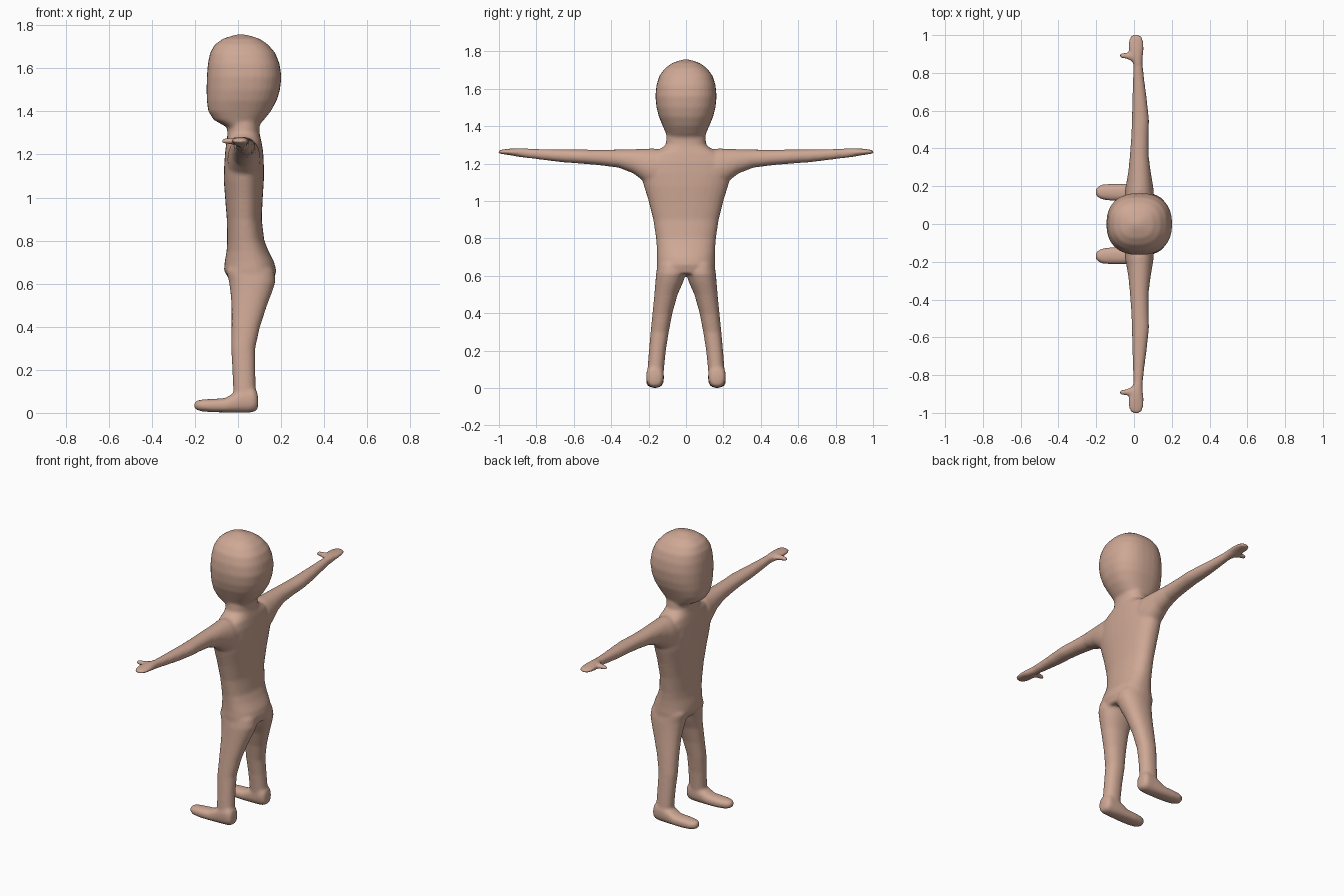
import bpy, bmesh, math

SEG = 32
bm = bmesh.new()


def loft(axis, rows, power=2.2, mirror=False):
    """Skin superellipse rings; row = (t, a0, a1, b0, b1), a and b in x, y, z order without the axis."""
    for side in ((1, -1) if mirror else (1,)):
        rings = []
        for t, a0, a1, b0, b1 in rows:
            ring = []
            for i in range(SEG):
                ang = 2 * math.pi * i / SEG
                c, s = math.cos(ang), math.sin(ang)
                a = (a0 + a1) / 2 + (a1 - a0) / 2 * math.copysign(abs(c) ** (2 / power), c)
                b = (b0 + b1) / 2 + (b1 - b0) / 2 * math.copysign(abs(s) ** (2 / power), s)
                p = [a, b]
                p.insert(axis, t)
                p[1] *= side
                ring.append(bm.verts.new(p))
            rings.append(ring)
        faces = [bm.faces.new(rings[0]), bm.faces.new(rings[-1])]
        for r0, r1 in zip(rings, rings[1:]):
            for i in range(SEG):
                j = (i + 1) % SEG
                faces.append(bm.faces.new((r0[i], r0[j], r1[j], r1[i])))
        bmesh.ops.recalc_face_normals(bm, faces=faces)


def upright(rows):
    """Rows (z, x0, x1, half width) for parts centred on y = 0."""
    return [(z, x0, x1, -w, w) for z, x0, x1, w in rows]


# Torso and neck
loft(2, upright([
    (.61, -.035, .165, .15), (.66, -.065, .178, .157), (.70, -.062, .168, .155),
    (.75, -.053, .142, .156), (.80, -.05, .122, .16), (.90, -.052, .11, .175),
    (1.0, -.06, .115, .20), (1.08, -.066, .12, .225), (1.15, -.064, .12, .245),
    (1.21, -.06, .117, .235), (1.255, -.054, .11, .19), (1.28, -.05, .104, .135),
    (1.30, -.05, .10, .108), (1.40, -.05, .10, .10)]), 2.3)

# Head with a flattened face
loft(2, upright([
    (1.325, -.05, .098, .098), (1.345, -.085, .105, .102), (1.36, -.112, .12, .107),
    (1.40, -.138, .152, .124), (1.45, -.145, .18, .145), (1.50, -.146, .195, .158),
    (1.56, -.145, .202, .164), (1.62, -.140, .193, .158), (1.67, -.130, .174, .142),
    (1.71, -.108, .14, .112), (1.737, -.07, .10, .075), (1.75, -.03, .06, .038),
    (1.757, -.005, .03, .012)]), 2.4)

# Legs
loft(2, [
    (.03, -.02, .085, .122, .208), (.10, -.022, .082, .118, .206), (.20, -.026, .08, .108, .198),
    (.30, -.032, .08, .092, .189), (.40, -.03, .102, .073, .179), (.50, -.03, .135, .045, .169),
    (.56, -.035, .158, .018, .164), (.61, -.042, .174, .0, .160), (.66, -.055, .168, .0, .153),
    (.72, -.03, .13, .02, .13)], 2.2, True)

# Feet, toes toward -x
loft(0, [
    (-.204, .16, .18, .025, .045), (-.195, .143, .195, .015, .056), (-.17, .13, .209, .007, .062),
    (-.12, .123, .213, .003, .065), (-.06, .121, .213, .002, .068), (-.02, .119, .213, .001, .092),
    (.03, .118, .213, .0, .12), (.07, .119, .213, .003, .12), (.088, .130, .202, .012, .10),
    (.094, .15, .18, .03, .07)], 2.4, True)

# Arms and flat hands
loft(1, [
    (.10, -.05, .105, 1.06, 1.275), (.18, -.048, .104, 1.075, 1.281), (.22, -.04, .098, 1.10, 1.279),
    (.28, -.03, .088, 1.147, 1.277), (.36, -.022, .078, 1.178, 1.275), (.46, -.015, .077, 1.191, 1.274),
    (.55, -.011, .08, 1.199, 1.275), (.66, -.009, .068, 1.207, 1.276), (.76, -.006, .055, 1.219, 1.277),
    (.84, -.003, .046, 1.229, 1.28), (.89, -.018, .048, 1.235, 1.283), (.93, -.031, .052, 1.243, 1.281),
    (.97, -.029, .05, 1.249, 1.277), (.993, -.02, .042, 1.252, 1.273),
    (1.005, .0, .022, 1.256, 1.268)], 2.1, True)

# Thumbs
loft(0, [
    (-.077, .887, .898, 1.256, 1.268), (-.07, .877, .906, 1.249, 1.274), (-.05, .877, .905, 1.248, 1.276),
    (-.025, .868, .91, 1.246, 1.279), (.01, .85, .93, 1.243, 1.278)], 2.0, True)

mesh = bpy.data.meshes.new("body")
bm.to_mesh(mesh)
bm.free()
body = bpy.data.objects.new("body", mesh)
bpy.context.collection.objects.link(body)

# Fuse the parts into one soft skin
fuse = body.modifiers.new("fuse", 'REMESH')
fuse.mode = 'VOXEL'
fuse.voxel_size = 0.008
fuse.use_smooth_shade = True
soften = body.modifiers.new("soften", 'SMOOTH')
soften.factor = 0.5
soften.iterations = 8

skin = bpy.data.materials.new("skin")
skin.diffuse_color = (.62, .39, .30, 1)
mesh.materials.append(skin)
